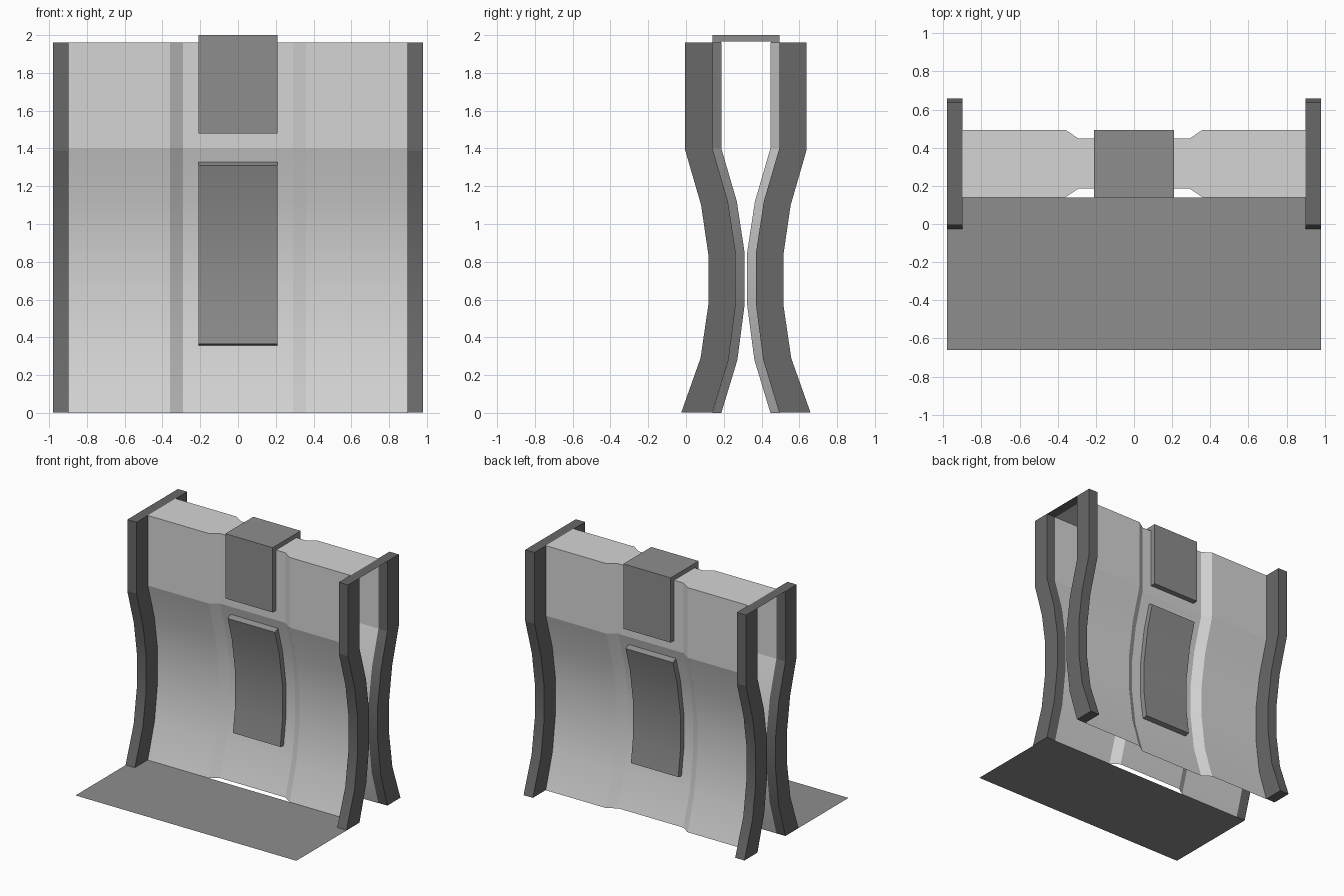
import bpy, bmesh, math

if "Cube" in bpy.data.objects:
    bpy.data.objects.remove(bpy.data.objects["Cube"])

CY = 0.317            # mid plane between front and back walls
GROOVE = 0.047        # depth of the recessed centre band
TOP = 1.962

# Side profile (y, z) of the front wall and of the outer edge of the end frames
WALL = [(0.14, 0.0), (0.225, 0.28), (0.263, 0.57), (0.263, 0.85), (0.222, 1.12), (0.14, 1.4), (0.14, TOP)]
RIM = [(-0.025, 0.0), (0.077, 0.29), (0.118, 0.57), (0.118, 0.84), (0.08, 1.1), (-0.004, 1.39), (-0.004, TOP)]


def material(name, v):
    m = bpy.data.materials.new(name)
    m.diffuse_color = (v, v, v, 1)
    m.use_nodes = True
    m.node_tree.nodes["Principled BSDF"].inputs["Base Color"].default_value = m.diffuse_color
    return m


LIGHT = material("light_grey", 0.66)
MID = material("mid_grey", 0.27)
DARK = material("dark_grey", 0.14)


def flip(p):
    return (2 * CY - p[0], p[1])


def finish(name, bm, mat):
    me = bpy.data.meshes.new(name)
    bm.to_mesh(me)
    bm.free()
    me.materials.append(mat)
    ob = bpy.data.objects.new(name, me)
    bpy.context.collection.objects.link(ob)
    bpy.ops.object.select_all(action='DESELECT')
    ob.select_set(True)
    bpy.context.view_layer.objects.active = ob
    bpy.ops.object.shade_smooth_by_angle(angle=math.radians(13))
    return ob


def prism(name, outline, x0, x1, mat):
    """Extrude a closed (y, z) outline along x."""
    bm = bmesh.new()
    a = [bm.verts.new((x0, y, z)) for y, z in outline]
    b = [bm.verts.new((x1, y, z)) for y, z in outline]
    bm.faces.new(a)
    bm.faces.new(b[::-1])
    n = len(a)
    for i in range(n):
        j = (i + 1) % n
        bm.faces.new((a[i], b[i], b[j], a[j]))
    bmesh.ops.recalc_face_normals(bm, faces=bm.faces)
    return finish(name, bm, mat)


def quad(name, x0, x1, y0, y1, z, mat):
    bm = bmesh.new()
    bm.faces.new([bm.verts.new((x, y, z)) for x, y in ((x0, y0), (x1, y0), (x1, y1), (x0, y1))])
    return finish(name, bm, mat)


# Front wall, top cover and back wall as one thin sheet with a recessed centre band
sections = [(-0.9, 0), (-0.36, 0), (-0.29, GROOVE), (0.29, GROOVE), (0.36, 0), (0.9, 0)]
path = [(y, z, 1) for y, z in WALL] + [(*flip(p), -1) for p in reversed(WALL)]
bm = bmesh.new()
grid = [[bm.verts.new((x, y + s * d, z)) for x, d in sections] for y, z, s in path]
for r0, r1 in zip(grid, grid[1:]):
    for i in range(len(sections) - 1):
        bm.faces.new((r0[i], r0[i + 1], r1[i + 1], r1[i]))
finish("wall_shell", bm, LIGHT)

# End frames: curved front and back posts joined by a thin top strip
post = [(y, max(z, 0.002)) for y, z in RIM + WALL[::-1]]
for side, x0, x1 in (("left", -0.98, -0.898), ("right", 0.898, 0.98)):
    prism(side + "_front_post", post, x0, x1, DARK)
    prism(side + "_back_post", [flip(p) for p in post], x0, x1, DARK)
    quad(side + "_top_strip", x0, x1, WALL[-1][0], flip(WALL[-1])[0], TOP, DARK)

# Curved raised plates on the recessed band, front and back
outer = [(0.236, 0.365)] + WALL[2:5] + [(0.168, 1.31)]
inner = [(y + GROOVE - 0.003, z) for y, z in [(0.234, 0.358)] + WALL[2:5] + [(0.163, 1.328)]]
plate = outer + inner[::-1]
prism("front_plate", plate, -0.21, 0.21, MID)
prism("back_plate", [flip(p) for p in plate], -0.21, 0.21, MID)

# Cap folded over the top
half = [(0.14, 2.0), (0.14, 1.48), (0.184, 1.48), (0.184, 1.965)]
prism("top_cap", half + [flip(p) for p in half[::-1]], -0.21, 0.21, MID)

# Floor flap in front
quad("floor_flap", -0.98, 0.98, -0.66, 0.14, 0.0, MID)
